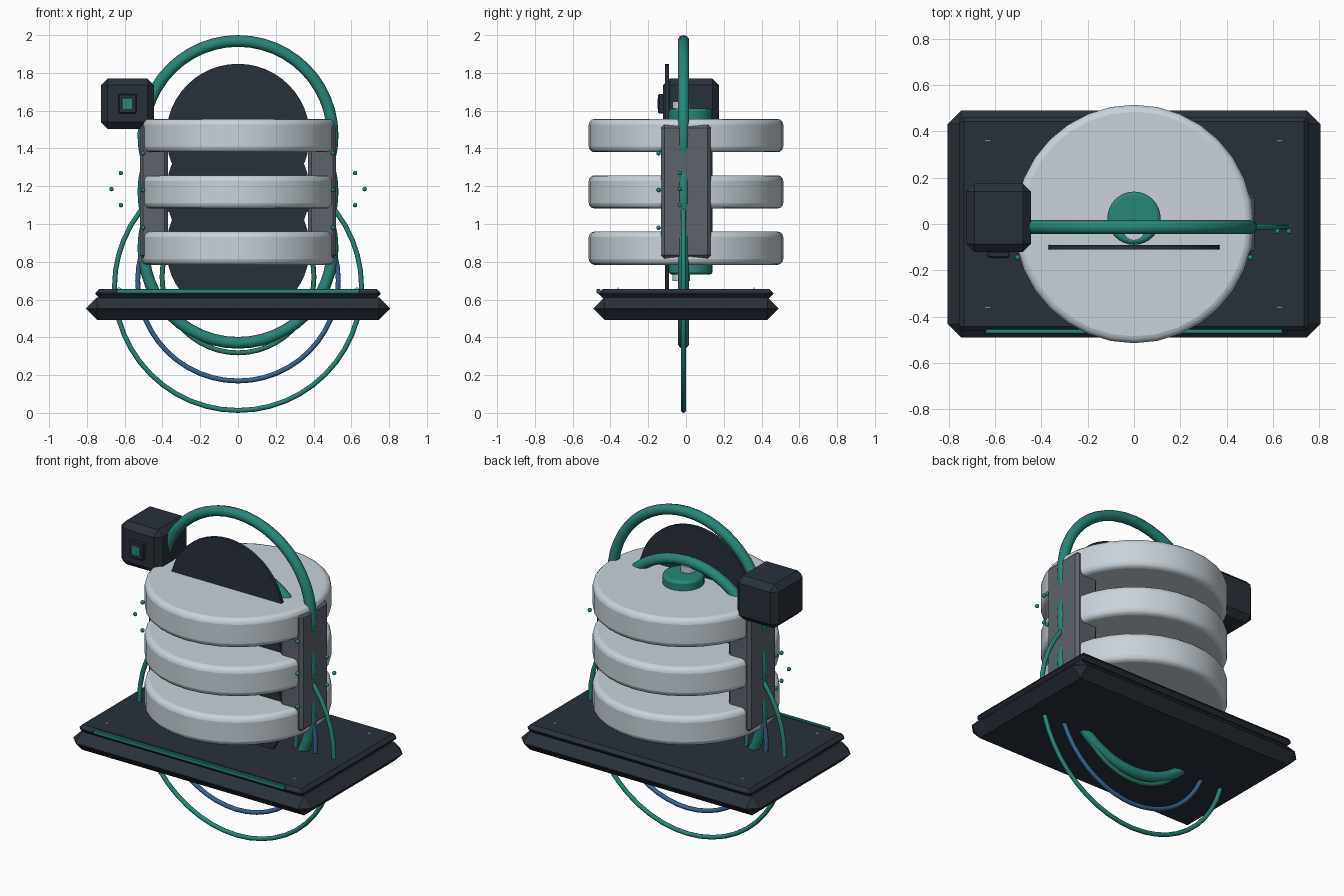
import bpy
from math import pi, radians

if "Cube" in bpy.data.objects:
    bpy.data.objects.remove(bpy.data.objects["Cube"])


def material(name, rgb):
    m = bpy.data.materials.new(name)
    m.diffuse_color = (*rgb, 1)
    m.use_nodes = True
    m.node_tree.nodes["Principled BSDF"].inputs["Base Color"].default_value = m.diffuse_color
    return m


DARK = material("dark_navy", (0.022, 0.030, 0.042))
GREEN = material("teal", (0.02, 0.24, 0.19))
GREEN2 = material("deep_green", (0.03, 0.20, 0.12))
BLUE = material("blue", (0.04, 0.13, 0.28))
PALE = material("pale_grey", (0.58, 0.65, 0.70))
STEEL = material("steel", (0.11, 0.125, 0.15))


def finish(name, mat, bevel=0, segments=1, smooth=False):
    o = bpy.context.object
    o.name = name
    o.data.materials.append(mat)
    bpy.ops.object.transform_apply(location=False, rotation=True, scale=True)
    if smooth:
        bpy.ops.object.shade_smooth_by_angle(angle=radians(40))
    if bevel:
        b = o.modifiers.new("bevel", 'BEVEL')
        b.width, b.segments = bevel, segments
        b.limit_method = 'ANGLE'
        b.angle_limit = radians(40)
    return o


def box(name, loc, size, mat, bevel=0):
    bpy.ops.mesh.primitive_cube_add(size=1, location=loc)
    bpy.context.object.scale = size
    return finish(name, mat, bevel)


def cyl(name, loc, r, depth, mat, axis='Z', sides=32, bevel=0, segments=1):
    rot = (pi / 2, 0, 0) if axis == 'Y' else (0, 0, 0)
    bpy.ops.mesh.primitive_cylinder_add(vertices=sides, radius=r, depth=depth,
                                        location=loc, rotation=rot)
    return finish(name, mat, bevel, segments, smooth=True)


def ring(name, z, r, tube, mat, sides=48):
    bpy.ops.mesh.primitive_torus_add(major_radius=r, minor_radius=tube, major_segments=sides,
                                     minor_segments=10, location=(0, -0.013, z),
                                     rotation=(pi / 2, 0, 0))
    return finish(name, mat, smooth=True)


def dot(name, loc, r=0.012):
    bpy.ops.mesh.primitive_uv_sphere_add(segments=10, ring_count=6, radius=r, location=loc)
    return finish(name, GREEN, smooth=True)


# Two-tier chamfered base
box("base_slab", (0, 0, 0.552), (1.61, 0.98, 0.118), DARK, 0.058)
box("base_top_plate", (0, 0, 0.632), (1.51, 0.925, 0.046), DARK, 0.02)
box("front_light_strip", (0, -0.463, 0.644), (1.285, 0.02, 0.025), GREEN, 0.003)

# Three stacked drums, each with an upright dark plate and an upright ring
for i, z in enumerate((0.872, 1.17, 1.468)):
    cyl(f"drum_{i}", (0, 0, z), 0.515, 0.176, PALE, bevel=0.03, segments=3)
    cyl(f"dark_plate_{i}", (0, -0.1, z), 0.38, 0.02, DARK, axis='Y', sides=48)
    ring(f"drum_ring_{i}", z, 0.501, 0.031, GREEN)

# Central core through the stack
cyl("core_tube", (0, 0.025, 1.172), 0.115, 0.88, GREEN, bevel=0.015, segments=2)
cyl("core_pin", (0, -0.025, 1.174), 0.046, 0.95, PALE, sides=20)

# Thin hanging cable loops
ring("outer_cable", 0.667, 0.654, 0.013, GREEN)
ring("middle_cable", 0.70, 0.531, 0.013, BLUE)
ring("inner_cable", 0.72, 0.402, 0.013, GREEN2)

# Side pillars, indicator dots and base bolts, mirrored left and right
for side, s in (("left", -1), ("right", 1)):
    box(f"{side}_pillar", (s * 0.445, 0, 1.172), (0.15, 0.265, 0.71), STEEL, 0.018)
    for i, (x, z) in enumerate(((0.62, 1.1), (0.67, 1.185), (0.62, 1.27))):
        dot(f"{side}_floating_dot_{i}", (s * x, -0.032, z))
    for i, z in enumerate((0.98, 1.18, 1.375)):
        dot(f"{side}_pillar_dot_{i}", (s * 0.503, -0.145, z))
    for row, y in (("front", -0.36), ("back", 0.36)):
        cyl(f"{row}_{side}_bolt", (s * 0.63, y, 0.65), 0.014, 0.006, PALE, axis='Y', sides=12)

# Control box with a small square screen
box("control_box", (-0.585, 0.027, 1.637), (0.28, 0.295, 0.266), DARK, 0.035)
box("screen_frame", (-0.585, -0.132, 1.637), (0.095, 0.03, 0.105), DARK, 0.006)
box("screen", (-0.585, -0.147, 1.637), (0.058, 0.008, 0.058), GREEN, 0.002)
